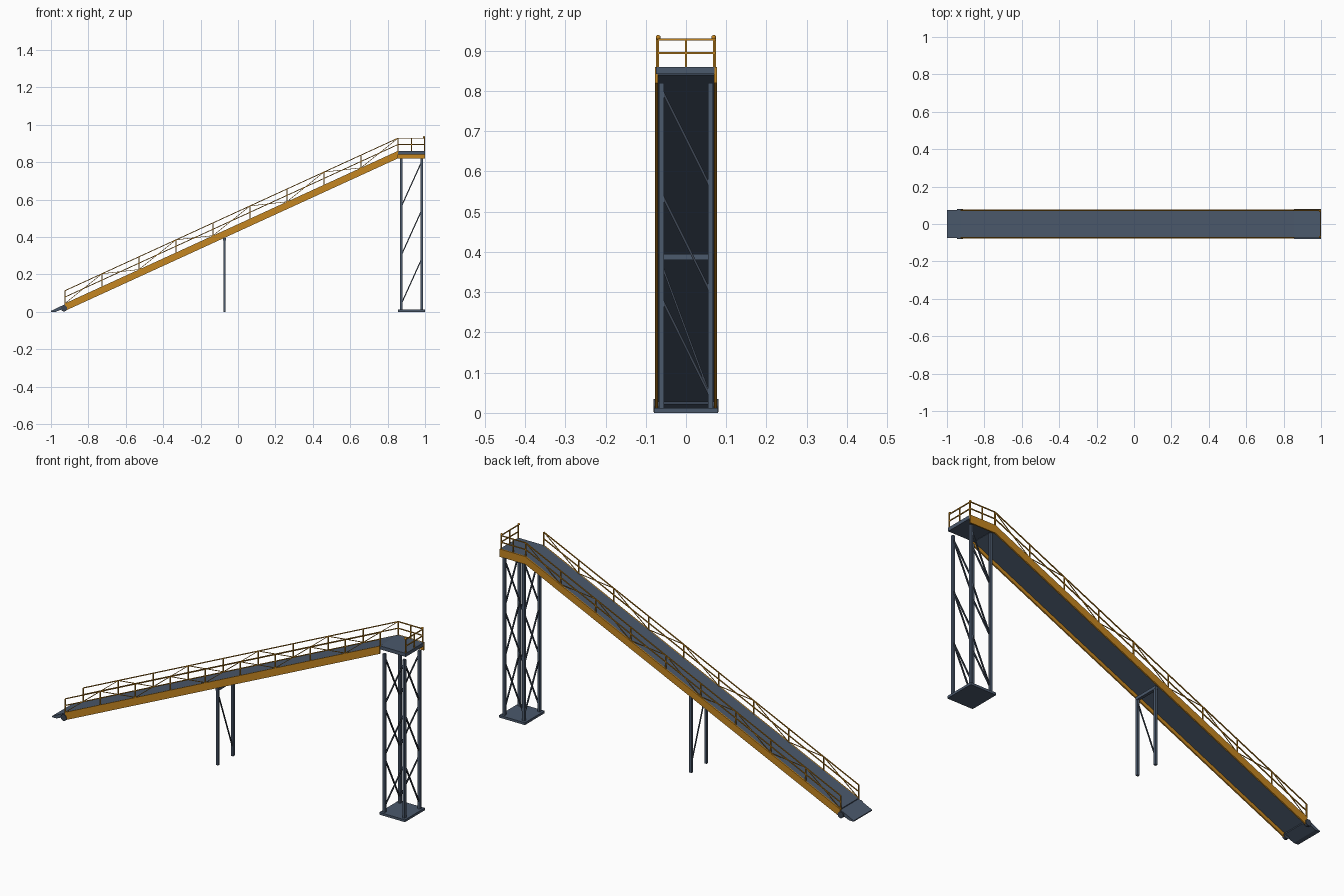
import bpy, bmesh
from mathutils import Vector, Matrix

if "Cube" in bpy.data.objects:
    bpy.data.objects.remove(bpy.data.objects["Cube"])


def material(name, rgb):
    m = bpy.data.materials.new(name)
    m.use_nodes = True
    m.diffuse_color = (*rgb, 1)
    m.node_tree.nodes["Principled BSDF"].inputs["Base Color"].default_value = (*rgb, 1)
    return m


ORANGE = material("safety orange", (0.56, 0.24, 0.015))
STEEL = material("slate steel", (0.07, 0.10, 0.15))
DARK = material("dark steel", (0.045, 0.06, 0.085))


def finish(name, bm, mat):
    bmesh.ops.recalc_face_normals(bm, faces=bm.faces)
    me = bpy.data.meshes.new(name)
    bm.to_mesh(me)
    bm.free()
    me.materials.append(mat)
    ob = bpy.data.objects.new(name, me)
    bpy.context.collection.objects.link(ob)
    return ob


def bars(name, segments, width, mat):
    """Square bars, each running from one point to another."""
    bm = bmesh.new()
    for a, b in segments:
        a, b = Vector(a), Vector(b)
        d = b - a
        side = d.cross((0, 0, 1))
        side = side.normalized() if side.length > 1e-5 else Vector((0, 1, 0))
        up = side.cross(d).normalized()
        rot = Matrix((side, d.normalized(), up)).transposed().to_4x4()
        size = Matrix.Diagonal((width, d.length, width, 1))
        bmesh.ops.create_cube(bm, size=1, matrix=Matrix.Translation((a + b) / 2) @ rot @ size)
    return finish(name, bm, mat)


def prism(name, profile, y0, y1, mat):
    """Extrudes an (x, z) profile across y."""
    bm = bmesh.new()
    face = bm.faces.new([bm.verts.new((x, y0, z)) for x, z in profile])
    new = bmesh.ops.extrude_face_region(bm, geom=[face])["geom"]
    bmesh.ops.translate(bm, vec=(0, y1 - y0, 0),
                        verts=[v for v in new if isinstance(v, bmesh.types.BMVert)])
    return finish(name, bm, mat)


def rect(x0, x1, z0, z1):
    return [(x0, z0), (x1, z0), (x1, z1), (x0, z1)]


LOW, HIGH, END = -0.925, 0.855, 1.0
SIDES = (("right", -1), ("left", 1))
RAIL, MID = 0.068, 0.034


def deck_z(x):
    return 0.045 + (min(x, HIGH) - LOW) * 0.458


def slope(depth):
    return [(LOW, deck_z(LOW) - depth), (HIGH, deck_z(HIGH) - depth),
            (HIGH, deck_z(HIGH)), (LOW, deck_z(LOW))]


# Ramp deck, platform deck and entry flap
TOP = deck_z(HIGH)
prism("ramp_deck", slope(0.02), -0.071, 0.071, STEEL)
prism("platform_deck", rect(HIGH, END, TOP - 0.018, TOP), -0.074, 0.071, STEEL)
prism("entry_flap", [(-1, 0), (-0.975, 0), (-0.92, 0.022), (-0.92, 0.043), (-1, 0.005)],
      -0.074, 0.074, STEEL)

# Side girders, hinge wheels and ramp railings
posts_x = [LOW + i * (HIGH - LOW) / 9 for i in range(10)]
for label, s in SIDES:
    prism(label + "_girder", slope(0.04), s * 0.07, s * 0.077, ORANGE)

    bm = bmesh.new()
    bmesh.ops.create_cone(bm, cap_ends=True, segments=20, radius1=0.016, radius2=0.016,
                          depth=0.014, matrix=Matrix.Translation((-0.93, s * 0.074, 0.018))
                          @ Matrix.Rotation(1.5708, 4, "X"))
    finish(label + "_hinge_wheel", bm, DARK)

    y = s * 0.0725

    def pt(x, h):
        return (x, y, deck_z(x) + h)

    bars(label + "_ramp_posts", [(pt(x, -0.005), pt(x, RAIL)) for x in posts_x], 0.005, ORANGE)
    bars(label + "_ramp_rails", [(pt(LOW, h), pt(HIGH, h)) for h in (MID, RAIL)], 0.0045, ORANGE)
    braces = []
    for i, (a, b) in enumerate(zip(posts_x, posts_x[1:])):
        lo, hi = (0, RAIL) if i % 2 == 0 else (RAIL, 0)
        braces.append((pt(a, lo), pt(b, hi)))
    bars(label + "_ramp_braces", braces, 0.003, ORANGE)

# Platform girder and railings; the right side stays open
prism("platform_girder", rect(HIGH, END, TOP - 0.04, TOP), 0.07, 0.077, ORANGE)
EX = END - 0.004
rails = []
for h in (MID, RAIL):
    rails += [((HIGH, 0.0725, TOP + h), (EX, 0.0725, TOP + h)),
              ((EX, -0.07, TOP + h), (EX, 0.0725, TOP + h))]
bars("platform_rails", rails, 0.0045, ORANGE)
bars("platform_posts", [((x, y, TOP - 0.005), (x, y, TOP + RAIL)) for x, y in
                        ((EX, -0.07), (EX, 0), (EX, 0.07), (0.927, 0.0725))], 0.005, ORANGE)
for label, s in SIDES:
    bm = bmesh.new()
    bmesh.ops.create_uvsphere(bm, u_segments=12, v_segments=8, radius=0.006,
                              matrix=Matrix.Translation((END - 0.006, s * 0.069, TOP + 0.073)))
    for f in bm.faces:
        f.smooth = True
    finish(label + "_post_knob", bm, ORANGE)

# Support tower
prism("tower_base", rect(HIGH, END, 0, 0.012), -0.08, 0.08, STEEL)
XA, XB, Y = 0.872, 0.983, 0.061
bars("tower_legs", [((x, y, 0.01), (x, y, 0.82)) for x in (XA, XB) for y in (-Y, Y)],
     0.013, STEEL)
braces = []
for i in range(3):
    lo = 0.04 + i * 0.26
    hi = lo + 0.245
    for y in (-Y, Y):
        braces.append(((XB, y, hi), (XA, y, lo)))
    for x in (XA, XB):
        braces.append(((x, -Y, hi), (x, Y, lo)))
bars("tower_braces", braces, 0.006, DARK)

# Middle trestle
MX = -0.072
bars("trestle_legs", [((MX, y, 0), (MX, y, 0.395)) for y in (-Y, Y)], 0.013, STEEL)
bars("trestle_crossbeam", [((MX, -0.068, 0.388), (MX, 0.068, 0.388))], 0.015, STEEL)
bars("trestle_brace", [((MX, -Y, 0.37), (MX, Y, 0.04))], 0.005, DARK)
